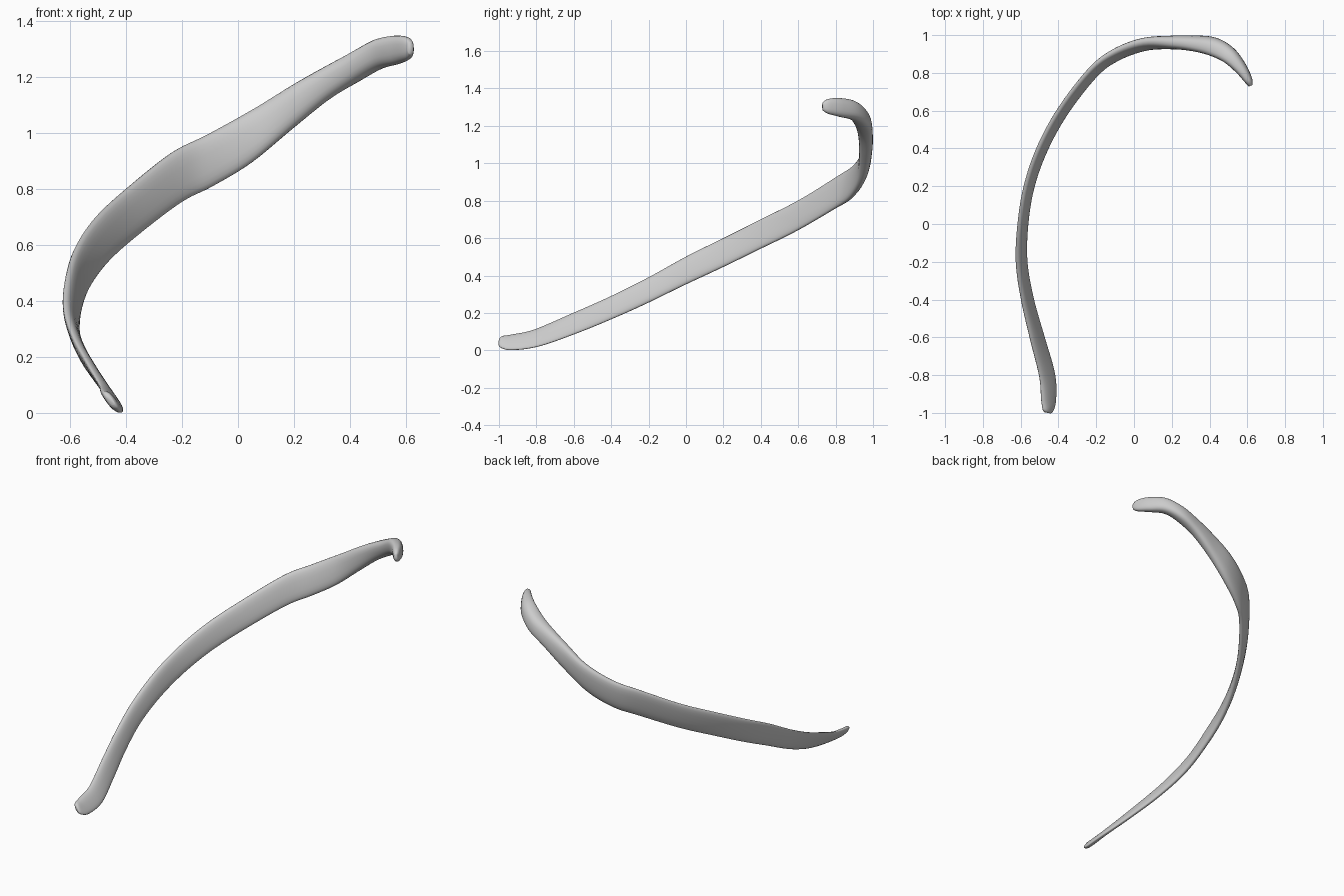
import bpy, bmesh, math
from mathutils import Vector

# Stations along the rib: x, y, z centre, height, thickness, outward lean of upper edge
STATIONS = [
    (-0.457, -1.000, 0.045, 0.032, 0.022, 0.020),
    (-0.455, -0.985, 0.044, 0.064, 0.036, 0.040),
    (-0.452, -0.930, 0.043, 0.084, 0.042, 0.062),
    (-0.460, -0.800, 0.066, 0.094, 0.040, 0.070),
    (-0.513, -0.600, 0.143, 0.110, 0.040, 0.062),
    (-0.564, -0.400, 0.228, 0.120, 0.040, 0.050),
    (-0.595, -0.200, 0.323, 0.134, 0.042, 0.040),
    (-0.588, 0.000, 0.427, 0.150, 0.042, 0.034),
    (-0.555, 0.200, 0.523, 0.158, 0.042, 0.034),
    (-0.485, 0.400, 0.622, 0.164, 0.044, 0.036),
    (-0.375, 0.600, 0.722, 0.170, 0.044, 0.038),
    (-0.220, 0.800, 0.842, 0.180, 0.046, 0.038),
    (-0.100, 0.893, 0.903, 0.186, 0.054, 0.034),
    (0.050, 0.950, 0.990, 0.184, 0.062, 0.026),
    (0.200, 0.961, 1.098, 0.156, 0.072, 0.000),
    (0.320, 0.956, 1.180, 0.126, 0.082, -0.015),
    (0.420, 0.938, 1.238, 0.114, 0.096, -0.020),
    (0.500, 0.895, 1.282, 0.106, 0.088, -0.015),
    (0.565, 0.825, 1.298, 0.102, 0.066, -0.010),
    (0.605, 0.762, 1.304, 0.080, 0.044, -0.005),
    (0.618, 0.732, 1.304, 0.044, 0.022, 0.000),
]
SIDES, STEPS = 24, 6


def catmull(a, b, c, d, t):
    return 0.5 * (2 * b + (c - a) * t + (2 * a - 5 * b + 4 * c - d) * t ** 2
                  + (3 * b - a - 3 * c + d) * t ** 3)


def soft(v):
    # Slightly squared ellipse
    return math.copysign(abs(v) ** 0.8, v)


# Smoothly interpolate the stations
rows = []
n = len(STATIONS)
for i in range(n - 1):
    pts = [STATIONS[min(max(i + k, 0), n - 1)] for k in (-1, 0, 1, 2)]
    for s in range(STEPS):
        rows.append([catmull(*vals, s / STEPS) for vals in zip(*pts)])
rows.append(list(STATIONS[-1]))

# Loft upright oval sections along the path
bm = bmesh.new()
rings = []
for i, (x, y, z, h, th, lean) in enumerate(rows):
    p, q = rows[max(i - 2, 0)], rows[min(i + 2, len(rows) - 1)]
    out = Vector((-(q[1] - p[1]), q[0] - p[0], 0)).normalized()
    ring = []
    for k in range(SIDES):
        a = 2 * math.pi * k / SIDES
        cu, cv = soft(math.cos(a)), soft(math.sin(a))
        co = Vector((x, y, z + cv * h / 2)) + out * (cu * th + cv * lean) / 2
        ring.append(bm.verts.new(co))
    rings.append(ring)
for r0, r1 in zip(rings, rings[1:]):
    for k in range(SIDES):
        j = (k + 1) % SIDES
        bm.faces.new((r0[k], r0[j], r1[j], r1[k]))
bm.faces.new(rings[0])
bm.faces.new(rings[-1])
bmesh.ops.recalc_face_normals(bm, faces=bm.faces)

# Rib bone
mesh = bpy.data.meshes.new("rib_bone")
bm.to_mesh(mesh)
bm.free()
rib = bpy.data.objects.new("rib_bone", mesh)
bpy.context.collection.objects.link(rib)
for f in mesh.polygons:
    f.use_smooth = True
